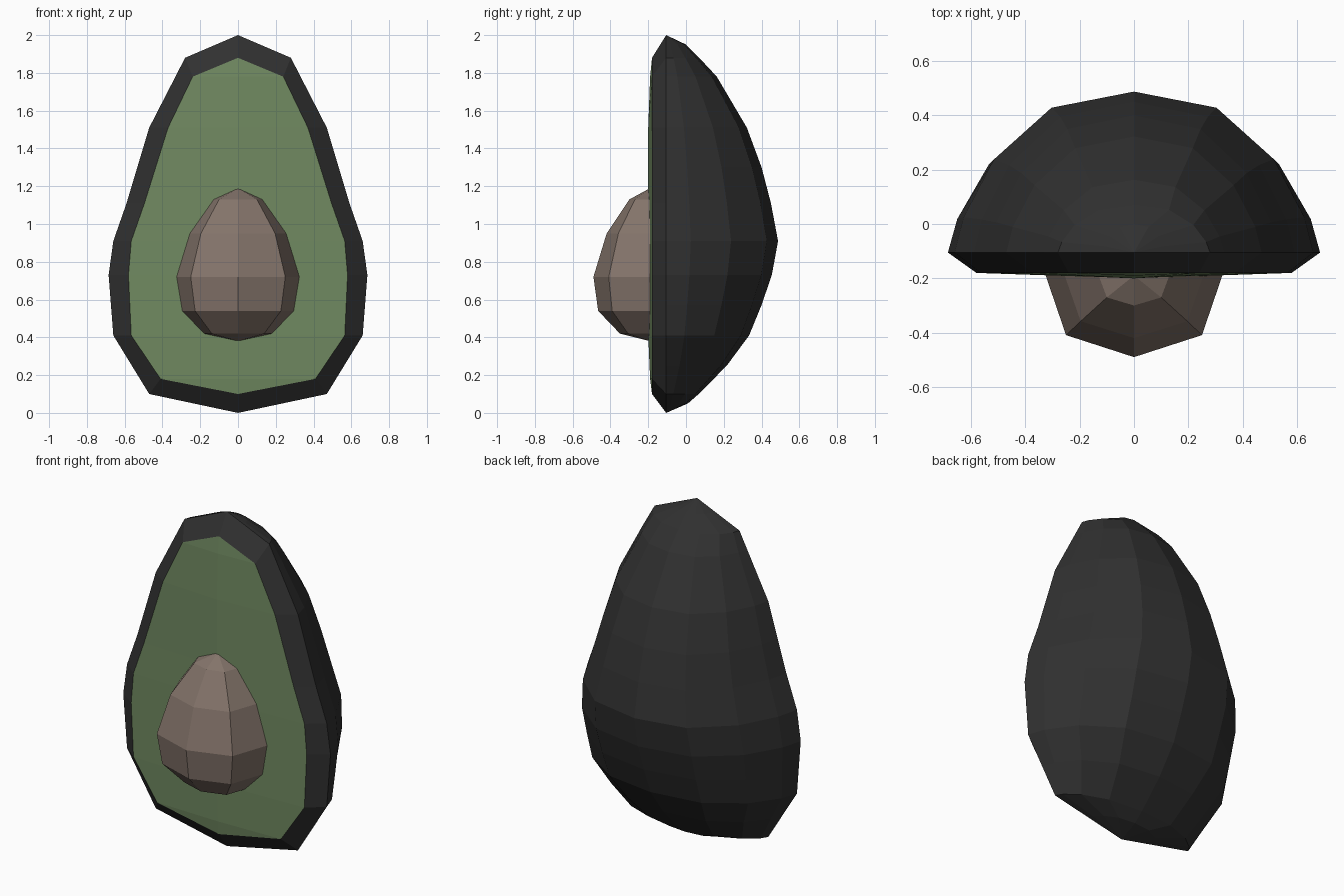
import bpy, bmesh
from mathutils import Vector

if "Cube" in bpy.data.objects:
    bpy.data.objects.remove(bpy.data.objects["Cube"])


def interp(table, z):
    # table rows (value, z) running from top to bottom
    for (v0, z0), (v1, z1) in zip(table, table[1:]):
        if z1 <= z <= z0:
            return v0 + (v1 - v0) * (z0 - z) / (z0 - z1)
    return 0.0


def loft(rows):
    # quads between neighbouring rows; zero-area ends collapse to triangles
    faces = []
    for a, b in zip(rows, rows[1:]):
        for i in range(len(a) - 1):
            faces.append([a[i], a[i + 1], b[i + 1], b[i]])
    return faces


def dome(widths, depths, levels, section, y0, sign):
    # stack of half rings: width across x, depth along y
    half = section + [(-x, y) for x, y in section[-2::-1]]
    return loft([[(sx * interp(widths, z), y0 + sign * sy * interp(depths, z), z)
                  for sx, sy in half] for z in levels])


def make(name, faces, color, centre):
    bm = bmesh.new()
    for f in faces:
        bm.faces.new([bm.verts.new(p) for p in f])
    bmesh.ops.remove_doubles(bm, verts=bm.verts, dist=0.0005)
    bmesh.ops.dissolve_degenerate(bm, edges=bm.edges, dist=0.0001)
    bm.normal_update()
    for f in bm.faces:
        if f.normal.dot(f.calc_center_median() - Vector(centre)) < 0:
            f.normal_flip()
    me = bpy.data.meshes.new(name)
    bm.to_mesh(me)
    bm.free()
    ob = bpy.data.objects.new(name, me)
    bpy.context.collection.objects.link(ob)
    mat = bpy.data.materials.new(name + "_colour")
    mat.diffuse_color = (*color, 1)
    mat.use_nodes = True
    mat.node_tree.nodes["Principled BSDF"].inputs["Base Color"].default_value = mat.diffuse_color
    me.materials.append(mat)
    return ob


# Outlines (half width, z): outer skin edge and flesh edge
outer = [(0, 2), (.28, 1.88), (.47, 1.51), (.59, 1.11), (.66, .91),
         (.685, .73), (.66, .41), (.47, .10), (0, 0)]
inner = [(0, 1.88), (.24, 1.78), (.37, 1.51), (.495, 1.11), (.565, .91),
         (.58, .73), (.565, .41), (.41, .18), (0, .10)]
RIM_Y, FACE_Y = -.105, -.18

# Skin: rounded back plus the bevelled rim round the flesh
back = [(0, 2), (.105, 1.95), (.255, 1.80), (.405, 1.57), (.505, 1.30),
        (.565, 1.07), (.595, .93), (.575, .78), (.525, .62), (.435, .40),
        (.275, .19), (.115, .05), (0, 0)]
levels = [2, 1.95, 1.88, 1.78, 1.51, 1.30, 1.11, .91, .73, .57, .41, .25, .10, .05, 0]
skin = dome(outer, back, levels,
            [(1, 0), (.95, .22), (.78, .58), (.46, .90), (0, 1)], RIM_Y, 1)
for s in (1, -1):
    skin += loft([[(s * x, RIM_Y, z) for x, z in outer],
                  [(s * x, FACE_Y, z) for x, z in inner]])
make("skin", skin, (.03, .03, .03), (0, .05, .9))

# Flesh: slightly raised along the middle
flesh = []
for i, (x, z) in enumerate(inner):
    bulge = 0 if i in (0, 8) else .01 if i in (1, 7) else .02
    flesh.append([(x, FACE_Y, z), (0, FACE_Y - bulge, z), (-x, FACE_Y, z)])
make("flesh", loft(flesh), (.165, .255, .12), (0, .05, .9))

# Seed: faceted half egg standing out of the flesh
seed_w = [(0, 1.19), (.13, 1.13), (.255, .95), (.325, .72), (.295, .54), (.18, .42), (0, .38)]
seed_d = [(0, 1.19), (.11, 1.13), (.23, .95), (.30, .72), (.275, .54), (.16, .42), (0, .38)]
seed = dome(seed_w, seed_d, [z for _, z in seed_w],
            [(1, 0), (.77, .73), (0, 1)], -.19, -1)
make("seed", seed, (.23, .175, .145), (0, -.1, .72))
